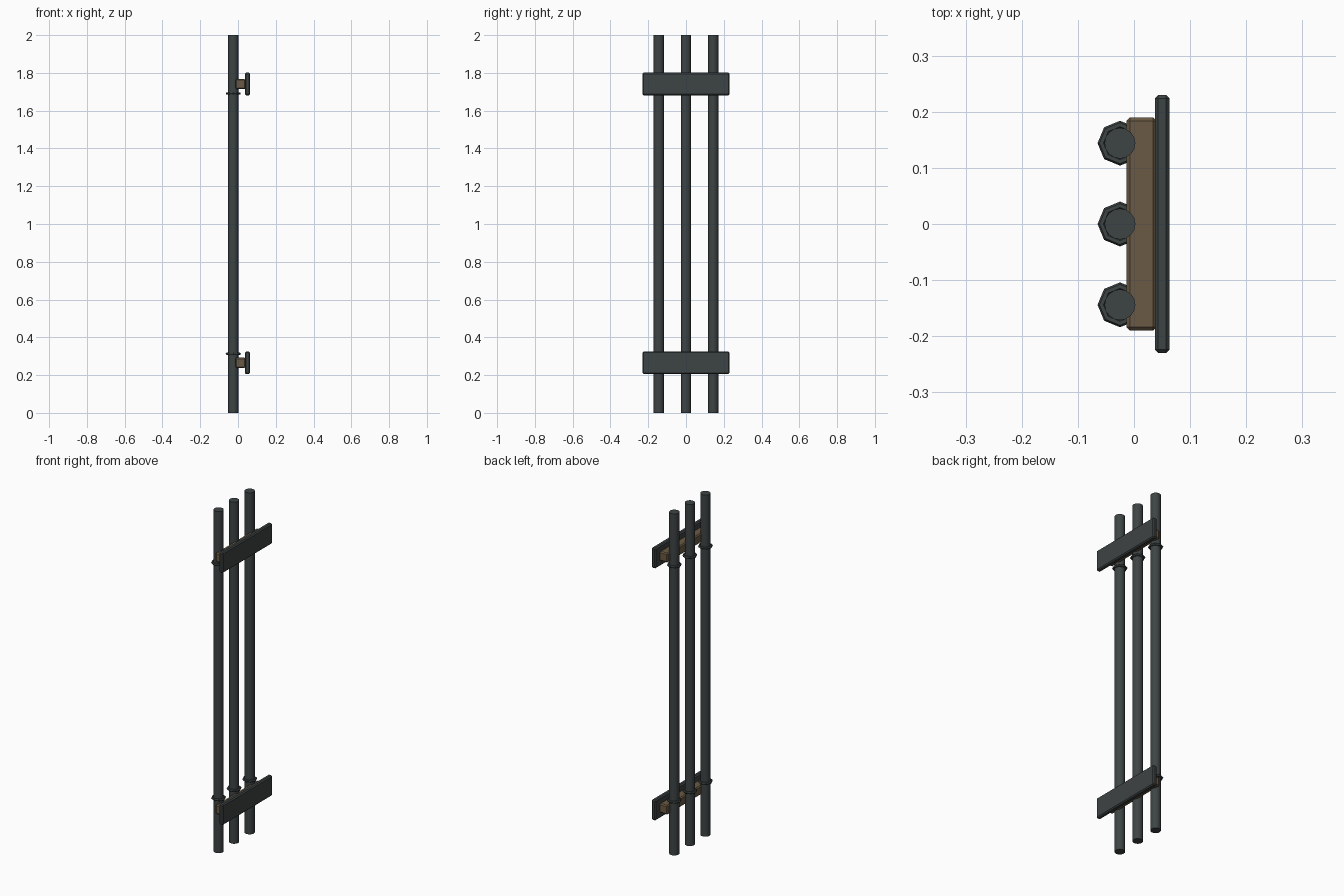
import bpy, math

if "Cube" in bpy.data.objects:
    bpy.data.objects.remove(bpy.data.objects["Cube"])


def material(name, rgb):
    m = bpy.data.materials.new(name)
    m.diffuse_color = (*rgb, 1)
    m.use_nodes = True
    m.node_tree.nodes["Principled BSDF"].inputs["Base Color"].default_value = m.diffuse_color
    return m


IRON = material("dark_slate_metal", (0.048, 0.057, 0.057))
WOOD = material("brown_wood", (0.145, 0.102, 0.058))


def finish(name, mat):
    ob = bpy.context.object
    ob.name = name
    ob.data.materials.append(mat)
    return ob


def box(name, x0, x1, half_y, z, half_z, bevel, mat):
    bpy.ops.mesh.primitive_cube_add(size=1, location=((x0 + x1) / 2, 0, z))
    ob = finish(name, mat)
    ob.scale = (x1 - x0, half_y * 2, half_z * 2)
    bpy.ops.object.transform_apply(location=False, rotation=False, scale=True)
    mod = ob.modifiers.new("edge_bevel", 'BEVEL')
    mod.width = bevel
    mod.segments = 1


# Three upright pipes with an eight-sided collar near each end
PIPE_X = -0.025
for i, y in enumerate((-0.144, 0, 0.144)):
    bpy.ops.mesh.primitive_cylinder_add(vertices=16, radius=0.0275, depth=2,
                                        location=(PIPE_X, y, 1))
    finish(f"pipe_{i}", IRON)
    bpy.ops.object.shade_smooth_by_angle(angle=math.radians(40))
    for end, z in (("lower", 0.313), ("upper", 1.691)):
        bpy.ops.mesh.primitive_torus_add(major_segments=8, minor_segments=6,
                                         major_radius=0.033, minor_radius=0.007,
                                         location=(PIPE_X, y, z))
        finish(f"{end}_collar_{i}", IRON)

# Wooden spacer and metal mounting plate at each end
for end, z in (("lower", 0.265), ("upper", 1.741)):
    box(f"{end}_spacer", -0.013, 0.040, 0.19, z, 0.027, 0.006, WOOD)
    box(f"{end}_plate", 0.037, 0.063, 0.23, z, 0.06, 0.006, IRON)
